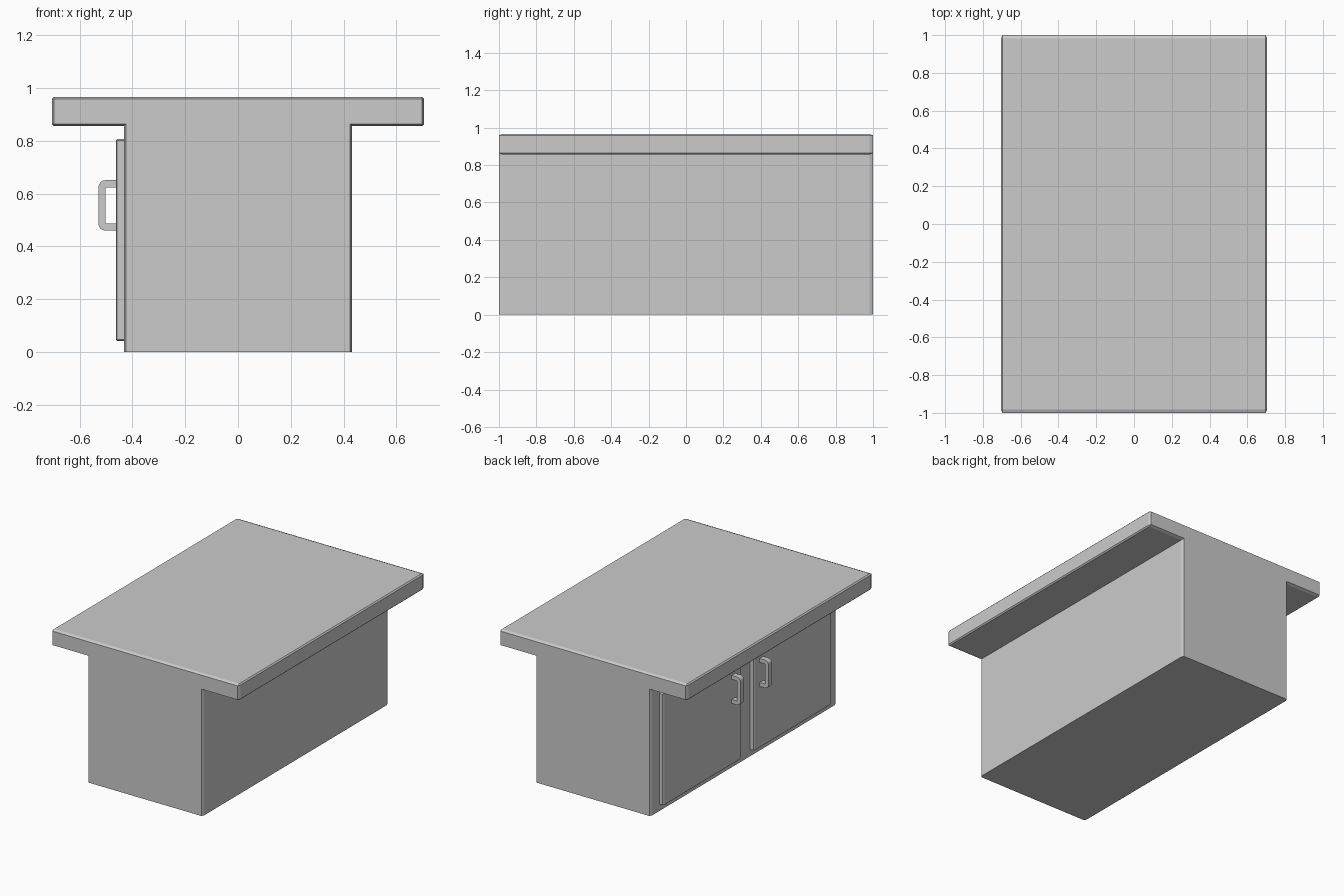
import bpy, bmesh, math

if "Cube" in bpy.data.objects:
    bpy.data.objects.remove(bpy.data.objects["Cube"])

STRETCH = 2.3  # bevels are wider along the length


def extrude_profile(name, pts, y0, y1, bevel=0.0, keep_sharp=None):
    """Extrude an x/z outline along y, bevel its convex edges, then stretch."""
    bm = bmesh.new()
    a, b = y0 / STRETCH, y1 / STRETCH
    face = bm.faces.new([bm.verts.new((x, a, z)) for x, z in pts])
    ext = bmesh.ops.extrude_face_region(bm, geom=[face])
    for v in ext["geom"]:
        if isinstance(v, bmesh.types.BMVert):
            v.co.y = b
    bmesh.ops.recalc_face_normals(bm, faces=bm.faces[:])
    if bevel:
        edges = [e for e in bm.edges if e.is_convex and not (keep_sharp and keep_sharp(e))]
        bmesh.ops.bevel(bm, geom=edges, offset=bevel, offset_type='OFFSET',
                        segments=1, profile=0.5, affect='EDGES', clamp_overlap=True)
    for v in bm.verts:
        v.co.y *= STRETCH
    bmesh.ops.recalc_face_normals(bm, faces=bm.faces[:])
    me = bpy.data.meshes.new(name)
    bm.to_mesh(me)
    bm.free()
    ob = bpy.data.objects.new(name, me)
    bpy.context.collection.objects.link(ob)
    return ob


# Island: cabinet and overhanging worktop as one T outline
W, B, Z, T = 0.705, 0.433, 0.856, 0.967
outline = [(-B, 0), (B, 0), (B, Z), (W, Z), (W, T), (-W, T), (-W, Z), (-B, Z)]
extrude_profile("island_body", outline, -1, 1, 0.008,
                lambda e: all(v.co.z < 0.001 for v in e.verts))


def arc(cx, cz, r, a0, a1, n=4):
    return [(cx + r * math.cos(math.radians(a0 + (a1 - a0) * i / n)),
             cz + r * math.sin(math.radians(a0 + (a1 - a0) * i / n))) for i in range(n + 1)]


# Handle: C-shaped outline with rounded outer corners
hx, z0, z1, t, r, root = -0.529, 0.46, 0.651, 0.027, 0.026, -0.455
handle = ([(root, z1)] + arc(hx + r, z1 - r, r, 90, 180) + arc(hx + r, z0 + r, r, 180, 270)
          + [(root, z0), (root, z0 + t), (hx + t, z0 + t), (hx + t, z1 - t), (root, z1 - t)])

door = [(-0.463, 0.042), (-0.425, 0.042), (-0.425, 0.807), (-0.463, 0.807)]

# A pair of doors with handles, mirrored about the middle
for side, s in (("back", 1), ("front", -1)):
    extrude_profile(side + "_door", door, s * 0.07, s * 0.905, 0.005)
    extrude_profile(side + "_handle", handle, s * 0.132, s * 0.17)
